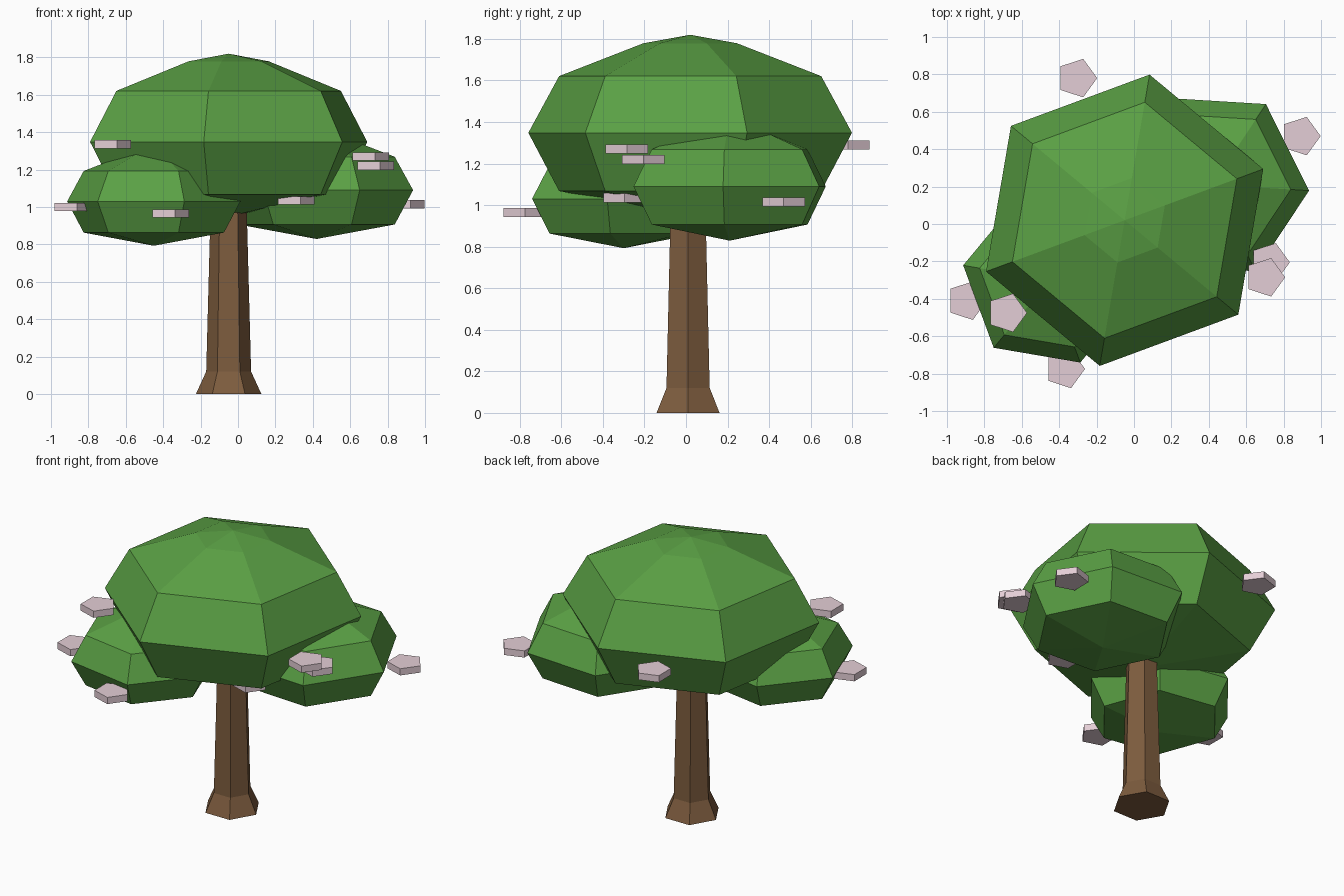
import bpy, bmesh
from math import cos, sin, radians, tau

if "Cube" in bpy.data.objects:
    bpy.data.objects.remove(bpy.data.objects["Cube"])


def srgb(r, g, b):
    lin = [(c / 255 / 12.92 if c < 11 else ((c / 255 + 0.055) / 1.055) ** 2.4) for c in (r, g, b)]
    return (*lin, 1.0)


def material(name, rgb):
    mat = bpy.data.materials.new(name)
    mat.diffuse_color = srgb(*rgb)
    mat.use_nodes = True
    mat.node_tree.nodes["Principled BSDF"].inputs["Base Color"].default_value = mat.diffuse_color
    return mat


leaf_green = material("leaf green", (90, 160, 68))
bark_brown = material("bark brown", (125, 92, 62))
petal_pink = material("petal pink", (228, 206, 214))


def lathe(name, centre, profile, sides, angle, mat):
    """Flat-faced solid from (radius, height) rings; radius 0 makes a point."""
    bm = bmesh.new()
    rings = []
    for r, z in profile:
        n = sides if r > 0 else 1
        rings.append([bm.verts.new((r * cos(radians(angle) + tau * i / sides),
                                    r * sin(radians(angle) + tau * i / sides), z))
                      for i in range(n)])
    for low, high in zip(rings, rings[1:]):
        for i in range(sides):
            j = (i + 1) % sides
            if len(low) == 1:
                bm.faces.new((low[0], high[j], high[i]))
            elif len(high) == 1:
                bm.faces.new((low[i], low[j], high[0]))
            else:
                bm.faces.new((low[i], low[j], high[j], high[i]))
    # Flat caps on open ends
    if len(rings[0]) > 1:
        bm.faces.new(rings[0][::-1])
    if len(rings[-1]) > 1:
        bm.faces.new(rings[-1])
    bmesh.ops.recalc_face_normals(bm, faces=bm.faces[:])
    mesh = bpy.data.meshes.new(name)
    bm.to_mesh(mesh)
    bm.free()
    mesh.materials.append(mat)
    obj = bpy.data.objects.new(name, mesh)
    obj.location = centre
    bpy.context.collection.objects.link(obj)
    return obj


# Trunk with flared foot
lathe("trunk", (-0.05, 0.01, 0),
      [(0.175, 0), (0.12, 0.12), (0.095, 1.05)], 6, 0, bark_brown)

# Foliage clumps: one six-sided shape at three sizes
CLUMP = [(0, -0.505), (0.81, -0.355), (1, 0), (0.81, 0.345), (0.29, 0.545), (0, 0.597)]
for name, centre, size, angle in [
    ("main_foliage", (-0.05, 0.02, 1.348), 0.79, 20.3),
    ("right_foliage", (0.42, 0.21, 1.09), 0.517, -3.5),
    ("left_foliage", (-0.45, -0.30, 1.03), 0.47, -9.7),
]:
    lathe(name, centre, [(r * size, z * size) for r, z in CLUMP], 6, angle, leaf_green)

# Five-sided blossoms around the foliage
BLOSSOMS = [
    (-0.305, 0.78, 1.29), (0.89, 0.47, 1.015), (0.725, -0.205, 1.22), (0.70, -0.285, 1.27),
    (-0.895, -0.41, 1.0), (-0.37, -0.775, 0.965), (-0.68, -0.475, 1.335), (0.30, -0.295, 1.035),
]
for i, centre in enumerate(BLOSSOMS, 1):
    lathe(f"blossom_{i}", centre, [(0.108, -0.022), (0.108, 0.022)], 5, 0, petal_pink)
